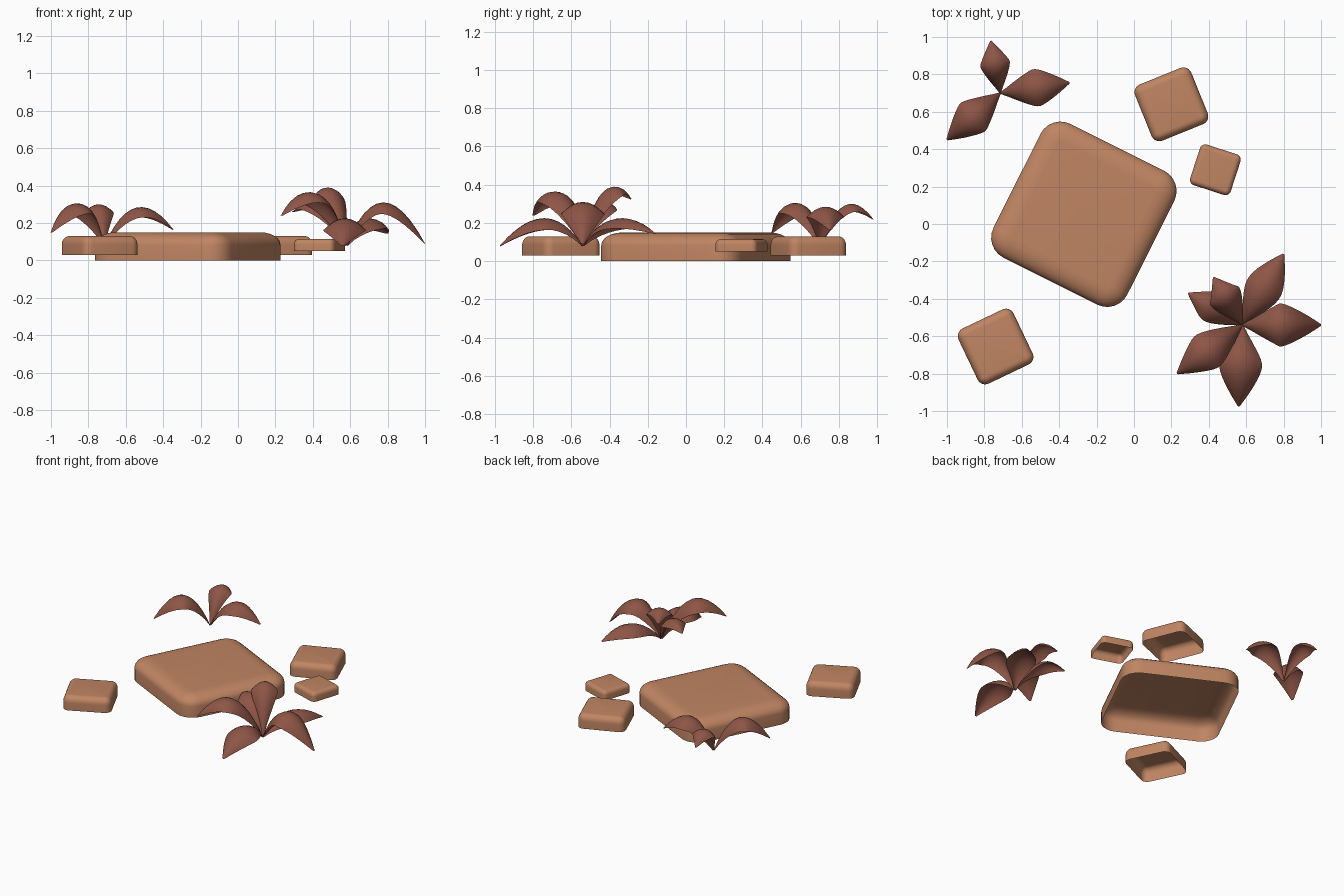
import bpy, bmesh
from math import sin, cos, pi, radians, sqrt
from mathutils import Vector

if "Cube" in bpy.data.objects:
    bpy.data.objects.remove(bpy.data.objects["Cube"])


def material(name, color):
    m = bpy.data.materials.new(name)
    m.diffuse_color = (*color, 1)
    m.use_nodes = True
    m.node_tree.nodes["Principled BSDF"].inputs["Base Color"].default_value = m.diffuse_color
    return m


STONE = material("sandstone", (0.53, 0.235, 0.125))
LEAF = material("dry_leaf", (0.27, 0.092, 0.062))


def finish(name, bm, mat):
    for f in bm.faces:
        f.smooth = True
    me = bpy.data.meshes.new(name)
    bm.to_mesh(me)
    bm.free()
    me.materials.append(mat)
    ob = bpy.data.objects.new(name, me)
    bpy.context.collection.objects.link(ob)
    return ob


def slab(name, x, y, z0, z1, half, r, angle):
    """Rounded square paving stone, open underneath, with a soft top edge."""
    bm = bmesh.new()
    drop = 0.45 * (z1 - z0)
    inset = 0.9 * r
    profile = [(0, z0)]
    for i in range(7):
        a = pi / 2 * i / 6
        profile.append((inset * (1 - cos(a)), z1 - drop * (1 - sin(a))))
    rings = []
    for d, z in profile:
        ring = []
        for q in range(4):
            for s in range(7):
                a = q * pi / 2 + pi / 2 * s / 6
                cx = (half - r) * (1 if q in (0, 3) else -1)
                cy = (half - r) * (1 if q in (0, 1) else -1)
                ring.append(bm.verts.new((cx + (r - d) * cos(a), cy + (r - d) * sin(a), z)))
        rings.append(ring)
    n = len(rings[0])
    for lo, hi in zip(rings, rings[1:]):
        for i in range(n):
            j = (i + 1) % n
            bm.faces.new((lo[i], lo[j], hi[j], hi[i]))
    bm.faces.new(rings[-1])
    ob = finish(name, bm, STONE)
    ob.location = (x, y, 0)
    ob.rotation_euler.z = radians(angle)


def leaf(name, base, tip, z_peak, half):
    """Arched leaf: a curved ridge with drooping sides, pointed at both ends."""
    base, tip = Vector(base), Vector(tip)
    flat = Vector((tip.x - base.x, tip.y - base.y, 0))
    side = Vector((-flat.y, flat.x, 0)).normalized()
    p = z_peak - base.z
    h = p + sqrt(p * p - p * (tip.z - base.z))      # control height that reaches the peak
    ctrl = base + flat * 0.43 + Vector((0, 0, h))
    bm = bmesh.new()
    rows = []
    N, M = 12, 8
    for i in range(N + 1):
        t = i / N
        c = base * (1 - t) ** 2 + ctrl * (2 * t * (1 - t)) + tip * t * t
        tangent = ((ctrl - base) * (1 - t) + (tip - ctrl) * t).normalized()
        normal = tangent.cross(side)
        w = half * max(0.03, sin(pi * t ** 1.15)) ** 0.8
        rows.append([bm.verts.new(c + side * (w * s) - normal * (0.55 * w * s * s))
                     for s in (2 * j / M - 1 for j in range(M + 1))])
    for a, b in zip(rows, rows[1:]):
        for j in range(M):
            bm.faces.new((a[j], b[j], b[j + 1], a[j + 1]))
    finish(name, bm, LEAF)


# Paving stones
slab("large_stone", -0.268, 0.052, 0.0, 0.15, 0.40, 0.12, -26.6)
slab("back_stone", 0.20, 0.64, 0.03, 0.13, 0.162, 0.045, 22)
slab("small_stone", 0.435, 0.29, 0.05, 0.115, 0.114, 0.03, -18)
slab("front_stone", -0.74, -0.655, 0.03, 0.13, 0.163, 0.045, 25.5)

# Front right plant: tip, ridge height, half width
big = (0.58, -0.54, 0.08)
for i, (tip, peak, w) in enumerate([
        ((1.00, -0.54, 0.09), 0.31, 0.115),
        ((0.80, -0.16, 0.145), 0.225, 0.10),
        ((0.56, -0.975, 0.08), 0.225, 0.115),
        ((0.23, -0.80, 0.24), 0.365, 0.105),
        ((0.29, -0.37, 0.26), 0.31, 0.085),
        ((0.425, -0.285, 0.325), 0.39, 0.09)]):
    leaf(f"front_plant_leaf_{i + 1}", big, tip, peak, w)

# Back left plant
small = (-0.715, 0.70, 0.08)
for i, (tip, peak, w) in enumerate([
        ((-0.345, 0.755, 0.165), 0.285, 0.10),
        ((-0.765, 0.98, 0.22), 0.30, 0.08),
        ((-1.00, 0.45, 0.15), 0.305, 0.10)]):
    leaf(f"back_plant_leaf_{i + 1}", small, tip, peak, w)
